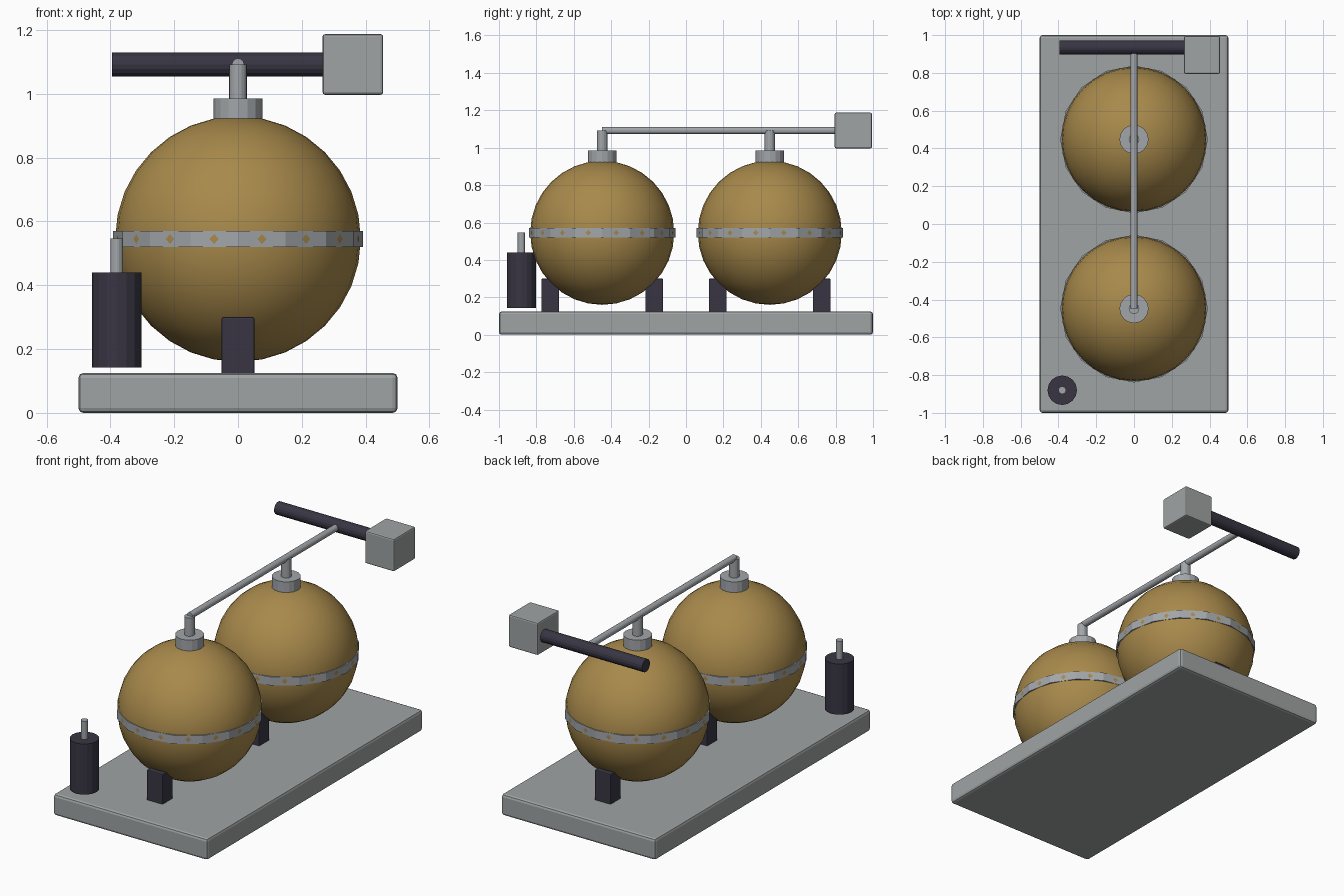
import bpy
from math import pi
from mathutils import Vector

default = bpy.data.objects.get("Cube")
if default:
    bpy.data.objects.remove(default, do_unlink=True)


def material(name, rgb):
    m = bpy.data.materials.new(name)
    m.use_nodes = True
    m.diffuse_color = (*rgb, 1)
    m.node_tree.nodes["Principled BSDF"].inputs["Base Color"].default_value = (*rgb, 1)
    return m


brass = material("brass", (0.39, 0.25, 0.07))
base_grey = material("base grey", (0.35, 0.37, 0.37))
steel = material("steel", (0.36, 0.38, 0.40))
dark = material("dark iron", (0.04, 0.036, 0.056))


def finish(name, mat):
    obj = bpy.context.object
    obj.name = name
    obj.data.materials.append(mat)
    return obj


def box(name, center, size, mat, bevel):
    bpy.ops.mesh.primitive_cube_add(size=1, location=center)
    obj = finish(name, mat)
    obj.scale = size
    bpy.ops.object.transform_apply(location=False, rotation=False, scale=True)
    mod = obj.modifiers.new("soft edges", 'BEVEL')
    mod.width = bevel
    mod.segments = 2
    return obj


def rod(name, start, end, radius, mat, sides=16):
    """Flat-sided cylinder between two points."""
    a, b = Vector(start), Vector(end)
    bpy.ops.mesh.primitive_cylinder_add(vertices=sides, radius=radius,
                                        depth=(b - a).length, location=(a + b) / 2)
    obj = finish(name, mat)
    obj.rotation_euler = (b - a).to_track_quat('Z', 'Y').to_euler()
    return obj


# Base slab
box("base", (0, 0, 0.0625), (1, 2, 0.125), base_grey, 0.015)

# Two spherical tanks with band, neck, riser pipe and feet
SPHERE_Z = 0.545
PIPE_Z = 1.092
for label, y in (("front", -0.448), ("back", 0.448)):
    bpy.ops.mesh.primitive_uv_sphere_add(segments=32, ring_count=16, radius=0.385,
                                         location=(0, y, SPHERE_Z))
    finish(label + "_sphere", brass)
    bpy.ops.object.shade_smooth()
    rod(label + "_band", (0, y, 0.52), (0, y, 0.57), 0.391, steel)
    rod(label + "_neck", (0, y, 0.9), (0, y, 0.985), 0.077, steel)
    rod(label + "_riser", (0, y, 0.96), (0, y, PIPE_Z), 0.028, steel)
    for side, dy in (("front", -0.278), ("back", 0.278)):
        box(label + "_tank_" + side + "_foot", (0, y + dy, 0.205),
            (0.104, 0.095, 0.19), dark, 0.006)

# Overhead pipe, cross bar and end block
rod("overhead_pipe", (0, -0.448, PIPE_Z), (0, 0.905, PIPE_Z), 0.019, steel)
rod("cross_bar", (-0.395, 0.935, PIPE_Z), (0.3, 0.935, PIPE_Z), 0.037, dark)
box("end_block", (0.36, 0.895, PIPE_Z), (0.19, 0.2, 0.19), base_grey, 0.008)

# Small side canister with its stem
rod("canister", (-0.38, -0.88, 0.143), (-0.38, -0.88, 0.44), 0.078, dark)
rod("canister_stem", (-0.38, -0.88, 0.42), (-0.38, -0.88, 0.546), 0.02, steel)
